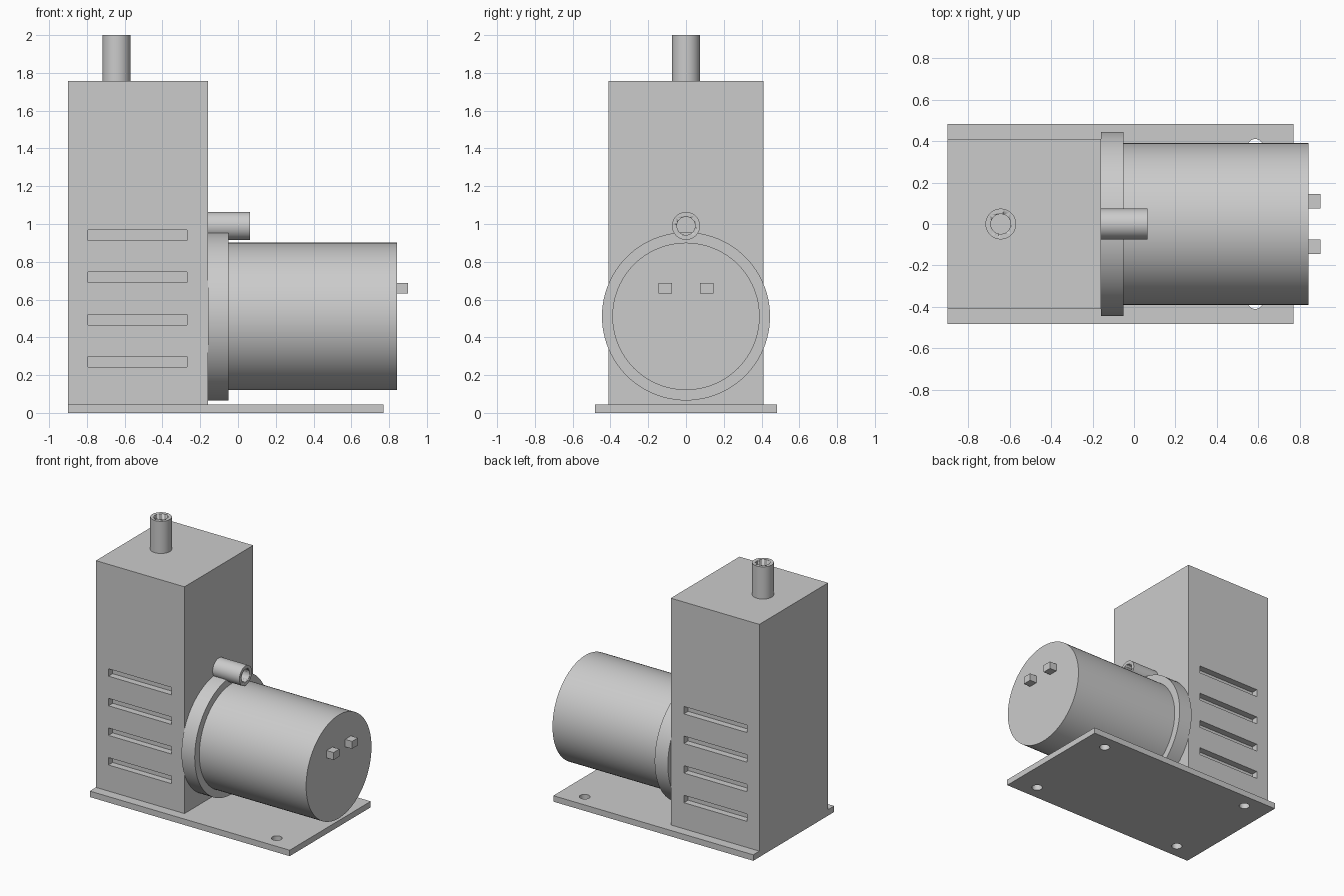
import bpy
import math

default = bpy.data.objects.get("Cube")
if default:
    bpy.data.objects.remove(default, do_unlink=True)

grey = bpy.data.materials.new("plain_grey")
grey.use_nodes = True
colour = (0.6, 0.6, 0.6, 1)
grey.diffuse_color = colour
grey.node_tree.nodes["Principled BSDF"].inputs["Base Color"].default_value = colour


def finish(name):
    ob = bpy.context.object
    ob.name = name
    ob.data.materials.append(grey)
    return ob


def box(name, low, high):
    centre = [(a + b) / 2 for a, b in zip(low, high)]
    bpy.ops.mesh.primitive_cube_add(size=1, location=centre)
    ob = finish(name)
    ob.scale = [b - a for a, b in zip(low, high)]
    bpy.ops.object.transform_apply(location=False, rotation=False, scale=True)
    return ob


def cylinder(name, radius, start, end, axis, a, b, sides=96):
    """Cylinder from start to end along axis; a, b are the other coordinates."""
    mid = (start + end) / 2
    loc = (mid, a, b) if axis == "x" else (a, b, mid)
    rot = (0, math.pi / 2, 0) if axis == "x" else (0, 0, 0)
    bpy.ops.mesh.primitive_cylinder_add(vertices=sides, radius=radius,
                                        depth=end - start, location=loc, rotation=rot)
    ob = finish(name)
    bpy.ops.object.shade_smooth_by_angle(angle=math.radians(30))
    return ob


def cut(target, cutters):
    bpy.context.view_layer.objects.active = target
    for cutter in cutters:
        mod = target.modifiers.new("cut", "BOOLEAN")
        mod.operation = "DIFFERENCE"
        mod.solver = "EXACT"
        mod.object = cutter
        bpy.ops.object.modifier_apply(modifier=mod.name)
        bpy.data.objects.remove(cutter, do_unlink=True)


def pipe(name, start, end, axis, a, b):
    ob = cylinder(name, 0.074, start, end, axis, a, b, 64)
    cut(ob, [cylinder("bore_cutter", 0.048, start - 0.1, end + 0.1, axis, a, b, 64)])


# Base plate with four bolt holes
base = box("base_plate", (-0.9, -0.483, 0), (0.77, 0.483, 0.045))
cut(base, [cylinder("hole_cutter", 0.037, -0.1, 0.1, "z", x, y, 32)
           for x in (-0.71, 0.585) for y in (-0.373, 0.373)])

# Tall housing with vent slots on both sides
housing = box("housing", (-0.9, -0.41, 0.045), (-0.16, 0.41, 1.757))
slots = []
for side in (-1, 1):
    for i in range(4):
        z = 0.27 + i * 0.2235
        y = side * 0.41
        slots.append(box("slot_cutter", (-0.795, y - 0.05, z - 0.028),
                         (-0.27, y + 0.05, z + 0.028)))
cut(housing, slots)

# Motor and its mounting flange
cylinder("flange", 0.445, -0.16, -0.05, "x", 0, 0.511)
cylinder("motor_body", 0.39, -0.05, 0.842, "x", 0, 0.511)

# Electrical terminals on the motor end
for label, y in (("right", -0.11), ("left", 0.11)):
    box("terminal_" + label, (0.842, y - 0.035, 0.632), (0.9, y + 0.035, 0.688))

# Outlet on top and inlet above the flange
pipe("top_pipe", 1.757, 2.0, "z", -0.643, 0)
pipe("side_pipe", -0.16, 0.064, "x", 0, 0.99)
